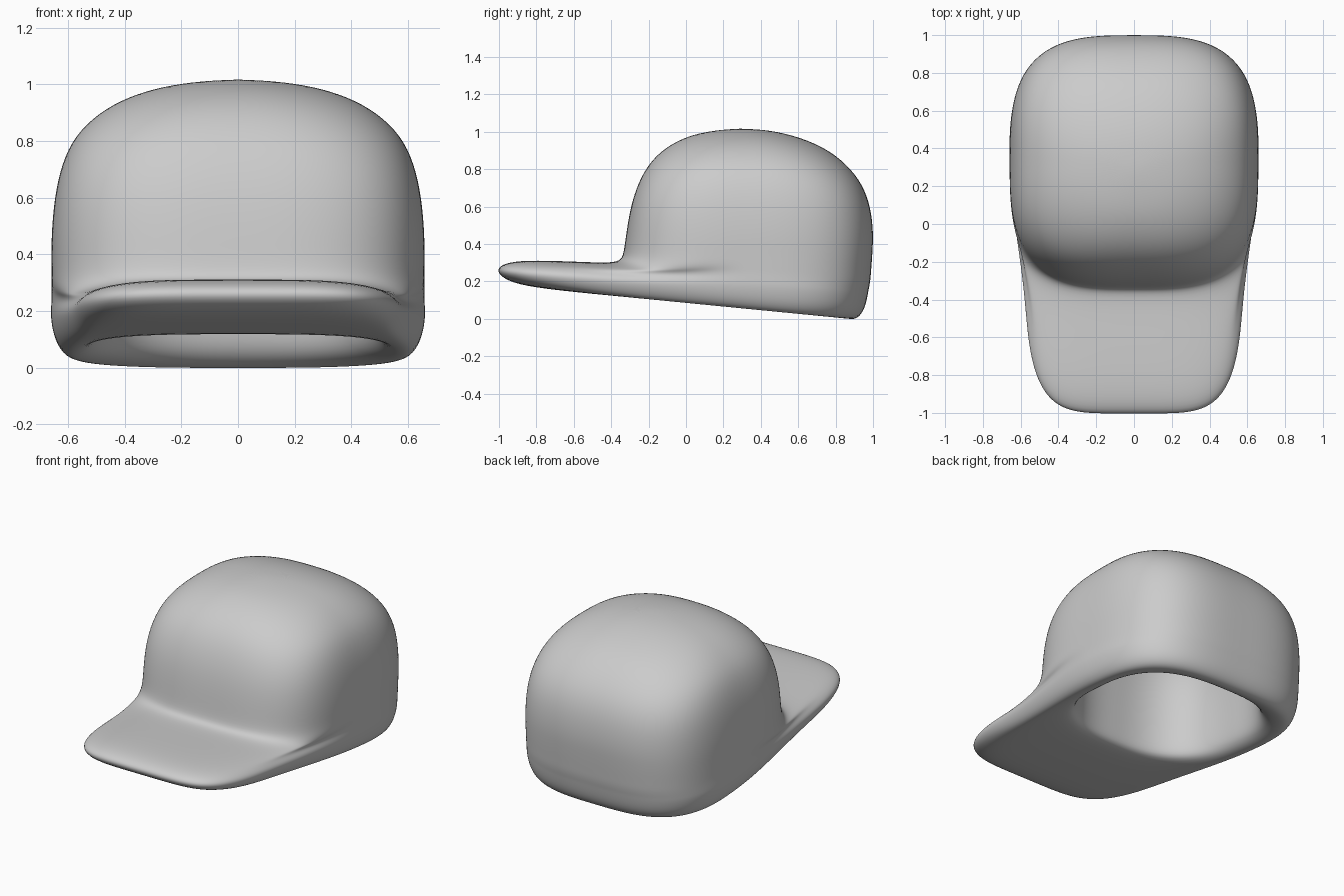
import bpy, bmesh, math

SEG = 80      # points around each ring
YC = 0.32     # y of the widest line of the cap


def ring(a, yf, yb, zf, zb, n_front=3.0, taper=0.0, droop=0.0, n_back=3.2):
    """Squared oval from yf to yb, tilted from zf to zb, narrowing and drooping at the brim."""
    pts = []
    for i in range(SEG):
        t = 2 * math.pi * i / SEG
        c, s = math.cos(t), math.sin(t)
        n = n_front if s < 0 else n_back
        r = (abs(c) ** n + abs(s) ** n) ** (-1 / n)
        y = YC + r * s * ((YC - yf) if s < 0 else (yb - YC))
        k = min(max((0.35 - y) / 0.85, 0), 1)
        k = k * k * (3 - 2 * k)
        x = a * r * c * (1 - taper * k)
        z = zf + (zb - zf) * (y - yf) / (yb - yf) - droop * k * (abs(x) / 0.58) ** 4
        pts.append((x, y, z))
    return pts


# Hollow inside, top to opening: half width, front y, back y, front z, back z
inside = [
    (0.13, 0.18, 0.44, 0.855, 0.855),
    (0.25, 0.05, 0.56, 0.83, 0.83),
    (0.38, -0.06, 0.68, 0.76, 0.76),
    (0.46, -0.13, 0.75, 0.61, 0.61),
    (0.485, -0.16, 0.77, 0.41, 0.38),
    (0.488, -0.17, 0.773, 0.21, 0.16),
    (0.498, -0.185, 0.785, 0.135, 0.070),
    (0.535, -0.235, 0.825, 0.108, 0.018),
]

# Rim and brim, underside to crown base: as above plus squareness, taper, droop
brim = [
    (0.588, -0.60, 0.885, 0.143, -0.008, 4.2, 0.10),
    (0.622, -0.87, 0.928, 0.175, 0.010, 5, 0.115),
    (0.648, -0.978, 0.957, 0.214, 0.060, 5, 0.115),
    (0.660, -1.016, 0.971, 0.262, 0.125, 5, 0.115, 0.015),
    (0.660, -0.975, 0.976, 0.297, 0.155, 5, 0.127, 0.03),
    (0.659, -0.86, 0.981, 0.314, 0.178, 5, 0.155, 0.04),
    (0.658, -0.62, 0.986, 0.307, 0.21, 4.5, 0.135, 0.04),
    (0.658, -0.42, 0.989, 0.298, 0.25, 4, 0.08, 0.04),
    (0.658, -0.352, 0.993, 0.308, 0.30, 3.4, 0.01, 0.03),
    (0.658, -0.333, 0.997, 0.345, 0.36, 3.15, 0.0, 0.015),
]

# Crown, base to top: half width, front y, back y, z, squareness
crown = [
    (0.659, -0.319, 1.002, 0.46, 3.15),
    (0.648, -0.296, 0.987, 0.60, 3.15),
    (0.622, -0.258, 0.943, 0.72, 3.05),
    (0.575, -0.205, 0.865, 0.82, 2.85),
    (0.490, -0.130, 0.765, 0.90, 2.6),
    (0.390, -0.040, 0.65, 0.955, 2.4),
    (0.265, 0.065, 0.525, 0.993, 2.2),
    (0.130, 0.190, 0.415, 1.011, 2.0),
]

rows = [r + (2.7, 0, 0, 2.7) for r in inside] + brim
rows += [(a, f, b, z, z, n, 0, 0, n) for a, f, b, z, n in crown]

# Loft all rings into one closed skin, with a point at each end
bm = bmesh.new()
loops = [[bm.verts.new(p) for p in ring(*row)] for row in rows]
for lo, hi in zip(loops, loops[1:]):
    for i in range(SEG):
        j = (i + 1) % SEG
        bm.faces.new((lo[i], lo[j], hi[j], hi[i]))
for loop, tip in ((loops[0], (0, 0.31, 0.86)), (loops[-1], (0, 0.29, 1.017))):
    v = bm.verts.new(tip)
    for i in range(SEG):
        bm.faces.new((loop[i], loop[(i + 1) % SEG], v))
bmesh.ops.recalc_face_normals(bm, faces=bm.faces[:])
for f in bm.faces:
    f.smooth = True

mesh = bpy.data.meshes.new("cap")
bm.to_mesh(mesh)
bm.free()
cap = bpy.data.objects.new("cap", mesh)
bpy.context.collection.objects.link(cap)
sub = cap.modifiers.new("smooth", 'SUBSURF')
sub.levels = sub.render_levels = 2
